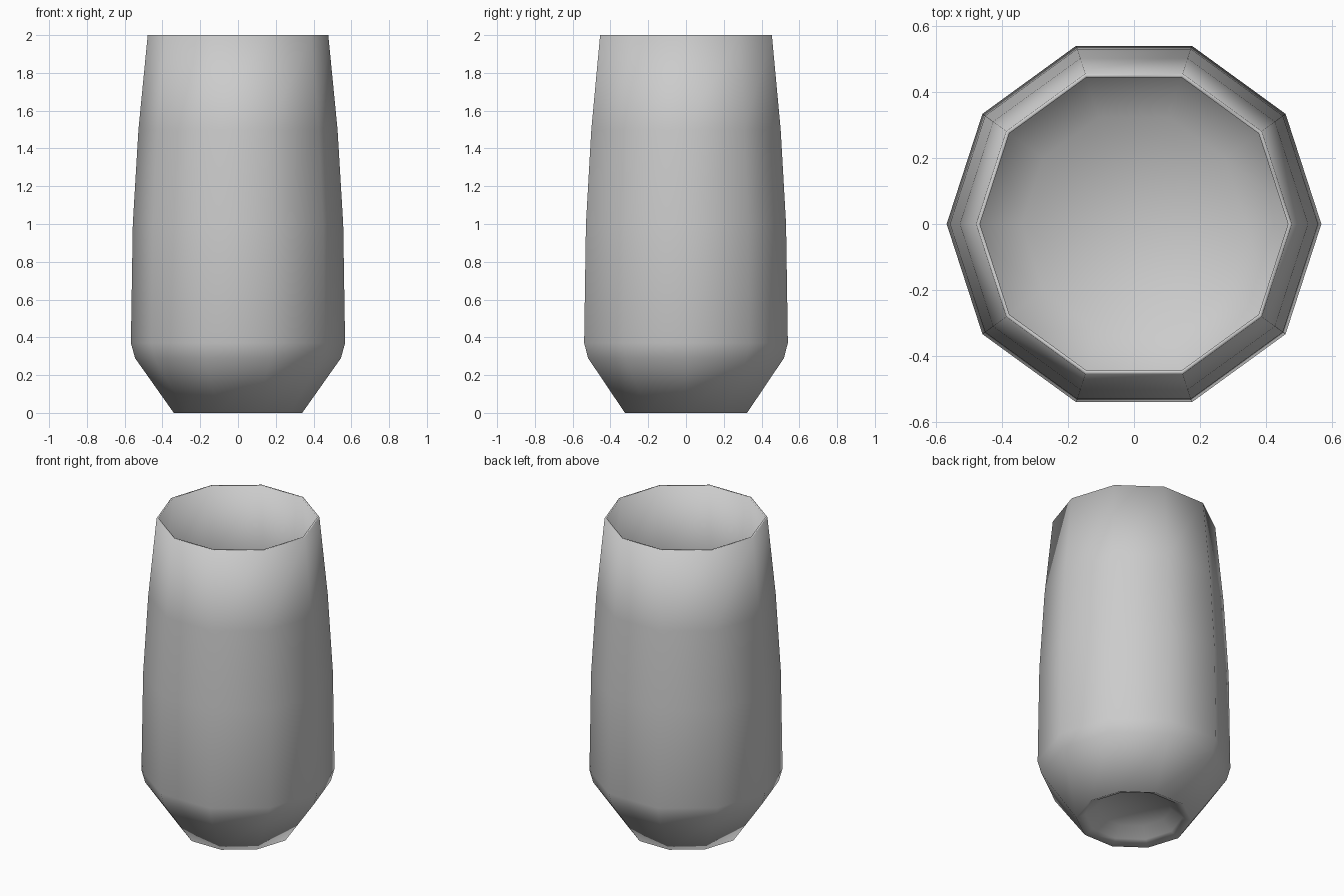
import bpy
import bmesh
from math import pi, cos, sin

old = bpy.data.objects.get("Cube")
if old:
    bpy.data.objects.remove(old, do_unlink=True)

SIDES = 10

# Plain grey material
grey = bpy.data.materials.new("plain grey")
grey.use_nodes = True
colour = (0.6, 0.6, 0.6, 1)
grey.diffuse_color = colour
grey.node_tree.nodes["Principled BSDF"].inputs["Base Color"].default_value = colour

# Profile as (radius, height): recess under the base, outer wall, rim, inner wall, floor
profile = [
    (0, 0.09), (0.22, 0.08), (0.285, 0.025),
    (0.34, 0), (0.545, 0.29), (0.567, 0.37), (0.557, 1.0), (0.527, 1.5), (0.478, 2),
    (0.466, 2), (0.515, 1.5), (0.544, 1.0), (0.553, 0.38), (0.53, 0.31),
    (0.34, 0.14), (0, 0.12),
]


def ring(bm, radius, height):
    """One ring of vertices, or a single vertex on the axis."""
    if radius == 0:
        return [bm.verts.new((0, 0, height))] * SIDES
    angles = [2 * pi * i / SIDES for i in range(SIDES)]
    return [bm.verts.new((radius * cos(a), radius * sin(a), height)) for a in angles]


# Ten-sided tumbler turned from the profile
bm = bmesh.new()
rings = [ring(bm, r, z) for r, z in profile]
for low, high in zip(rings, rings[1:]):
    for i in range(SIDES):
        j = (i + 1) % SIDES
        corners = dict.fromkeys((low[i], low[j], high[j], high[i]))
        bm.faces.new(list(corners)).smooth = True
bmesh.ops.recalc_face_normals(bm, faces=bm.faces)

mesh = bpy.data.meshes.new("tumbler")
bm.to_mesh(mesh)
bm.free()
mesh.materials.append(grey)
bpy.context.collection.objects.link(bpy.data.objects.new("tumbler", mesh))
